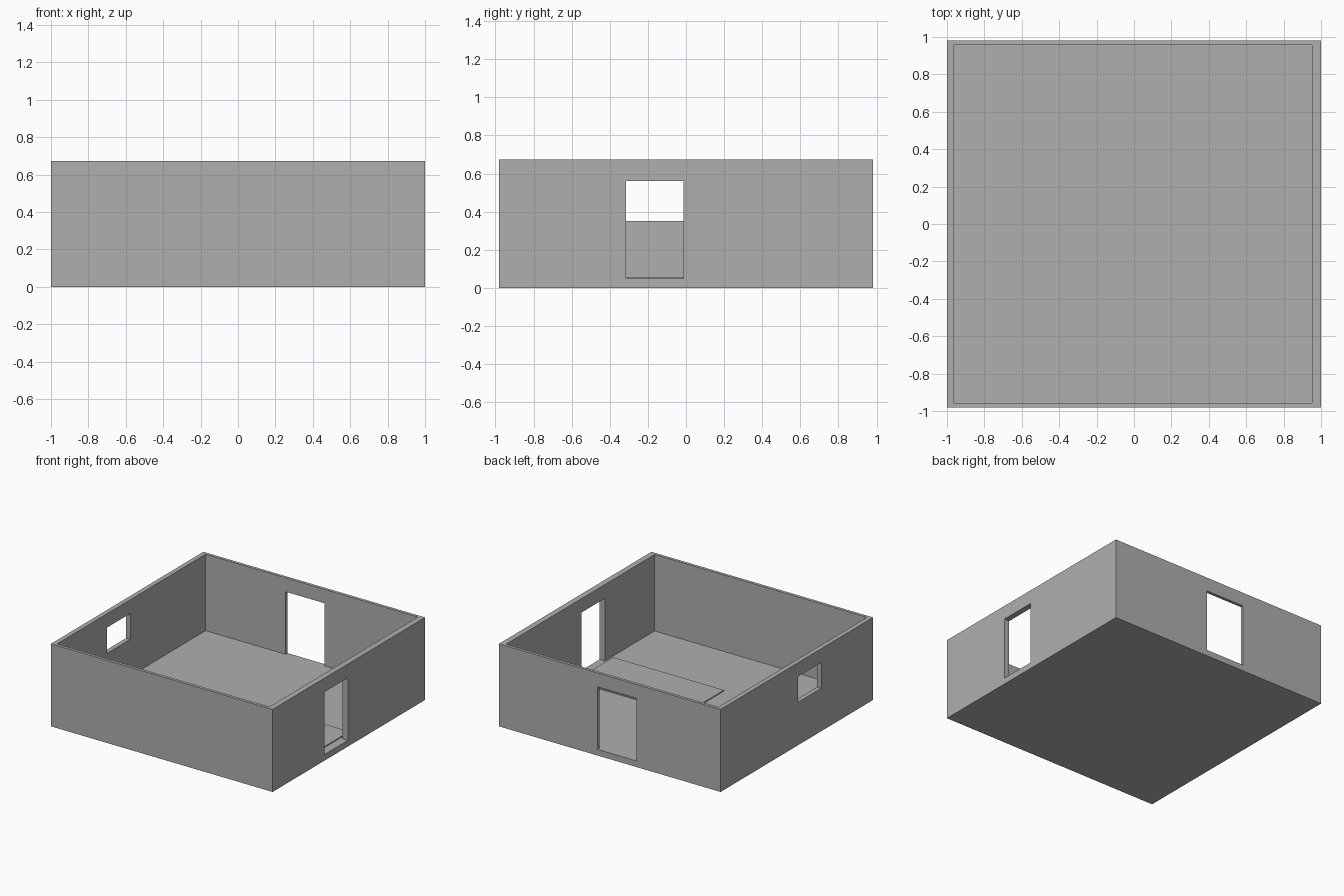
import bpy
from mathutils import Vector

default_cube = bpy.data.objects.get("Cube")
if default_cube:
    bpy.data.objects.remove(default_cube, do_unlink=True)

# One plain grey for everything
grey = bpy.data.materials.new("plain grey")
grey.use_nodes = True
colour = (0.43, 0.43, 0.43, 1)
grey.diffuse_color = colour
for node in grey.node_tree.nodes:
    if node.type == 'BSDF_PRINCIPLED':
        node.inputs["Base Color"].default_value = colour


def box(name, low, high):
    """Add a box spanning two opposite corners."""
    low, high = Vector(low), Vector(high)
    bpy.ops.mesh.primitive_cube_add(size=1, location=(low + high) / 2)
    obj = bpy.context.object
    obj.name = name
    obj.scale = high - low
    bpy.ops.object.transform_apply(location=True, rotation=False, scale=True)
    obj.data.materials.append(grey)
    return obj


def cut(target, name, low, high):
    """Subtract a box from the target, then remove the cutter."""
    cutter = box(name, low, high)
    cutter.hide_render = True
    mod = target.modifiers.new(name, 'BOOLEAN')
    mod.operation = 'DIFFERENCE'
    mod.solver = 'EXACT'
    mod.object = cutter
    bpy.context.view_layer.objects.active = target
    bpy.ops.object.modifier_apply(modifier=mod.name)
    bpy.data.objects.remove(cutter, do_unlink=True)


floor_z, wall_z = 0.05, 0.673
head_z, sill_z = 0.56, 0.35

# Open-topped room: floor and four walls
room = box("room_walls_and_floor", (-1, -0.982, 0), (1, 0.982, wall_z))
cut(room, "room_space", (-0.962, -0.957, floor_z), (0.953, 0.957, 1))

# Side door, opposite window and back door
cut(room, "side_door_opening", (0.9, -0.315, floor_z), (1.1, -0.013, head_z))
cut(room, "window_opening", (-1.1, -0.315, sill_z), (-0.9, -0.013, head_z))
cut(room, "back_door_opening", (-0.24, 0.9, floor_z), (0.112, 1.1, head_z))

# Thin rug inside the side door
box("rug", (-0.07, -0.39, floor_z), (0.93, 0.108, floor_z + 0.008))
